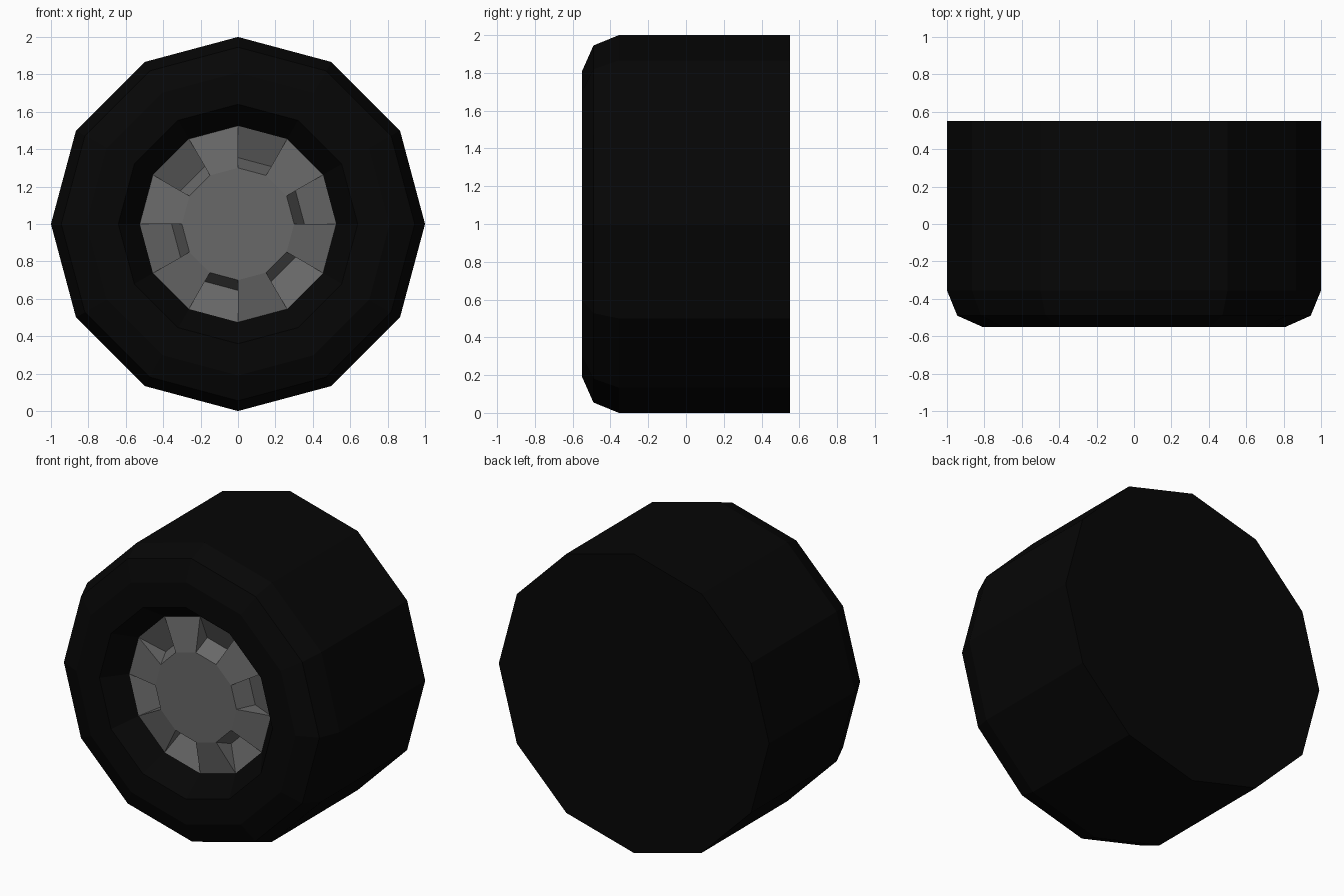
import bpy, bmesh, math

if "Cube" in bpy.data.objects:
    bpy.data.objects.remove(bpy.data.objects["Cube"])

SIDES = 12


def material(name, value):
    m = bpy.data.materials.new(name)
    m.diffuse_color = (value, value, value, 1)
    m.use_nodes = True
    m.node_tree.nodes["Principled BSDF"].inputs["Base Color"].default_value = m.diffuse_color
    return m


def ring(bm, r, y):
    steps = [math.tau * i / SIDES for i in range(SIDES)]
    return [bm.verts.new((r * math.cos(a), y, 1 + r * math.sin(a))) for a in steps]


def finish(bm, name, mat):
    mesh = bpy.data.meshes.new(name)
    bm.to_mesh(mesh)
    bm.free()
    mesh.materials.append(mat)
    obj = bpy.data.objects.new(name, mesh)
    bpy.context.collection.objects.link(obj)
    return obj


rubber = material("black rubber", 0.0018)
metal = material("grey metal", 0.14)

# Tyre: lathed (radius, y) profile with a flat closed back
profile = [(1, 0.55), (1, -0.355), (0.945, -0.49), (0.81, -0.55),
           (0.64, -0.55), (0.525, -0.40)]
bm = bmesh.new()
rings = [ring(bm, r, y) for r, y in profile]
for a, b in zip(rings, rings[1:]):
    for i in range(SIDES):
        j = (i + 1) % SIDES
        bm.faces.new((a[i], b[i], b[j], a[j]))
bm.faces.new(rings[0])
bmesh.ops.recalc_face_normals(bm, faces=bm.faces)
cap = max(bm.faces, key=lambda f: f.calc_center_median().y)
if cap.normal.y < 0:
    bmesh.ops.reverse_faces(bm, faces=bm.faces)
finish(bm, "tyre", rubber)

# Rim: flat hub, with alternating spokes and sunken pockets
bm = bmesh.new()
outer = ring(bm, 0.525, -0.40)
hub = ring(bm, 0.30, -0.445)
floor = ring(bm, 0.355, -0.325)
bm.faces.new(hub)
for i in range(SIDES):
    j = (i + 1) % SIDES
    if i % 2:
        bm.faces.new((outer[i], outer[j], hub[j], hub[i]))      # spoke
    else:
        bm.faces.new((outer[i], outer[j], floor[j], floor[i]))  # pocket floor
        bm.faces.new((floor[i], floor[j], hub[j], hub[i]))      # pocket wall
        bm.faces.new((outer[i], floor[i], hub[i]))              # spoke sides
        bm.faces.new((outer[j], hub[j], floor[j]))
bmesh.ops.recalc_face_normals(bm, faces=bm.faces)
bm.faces.ensure_lookup_table()
if bm.faces[0].normal.y > 0:
    bmesh.ops.reverse_faces(bm, faces=bm.faces)
finish(bm, "wheel_rim", metal)
